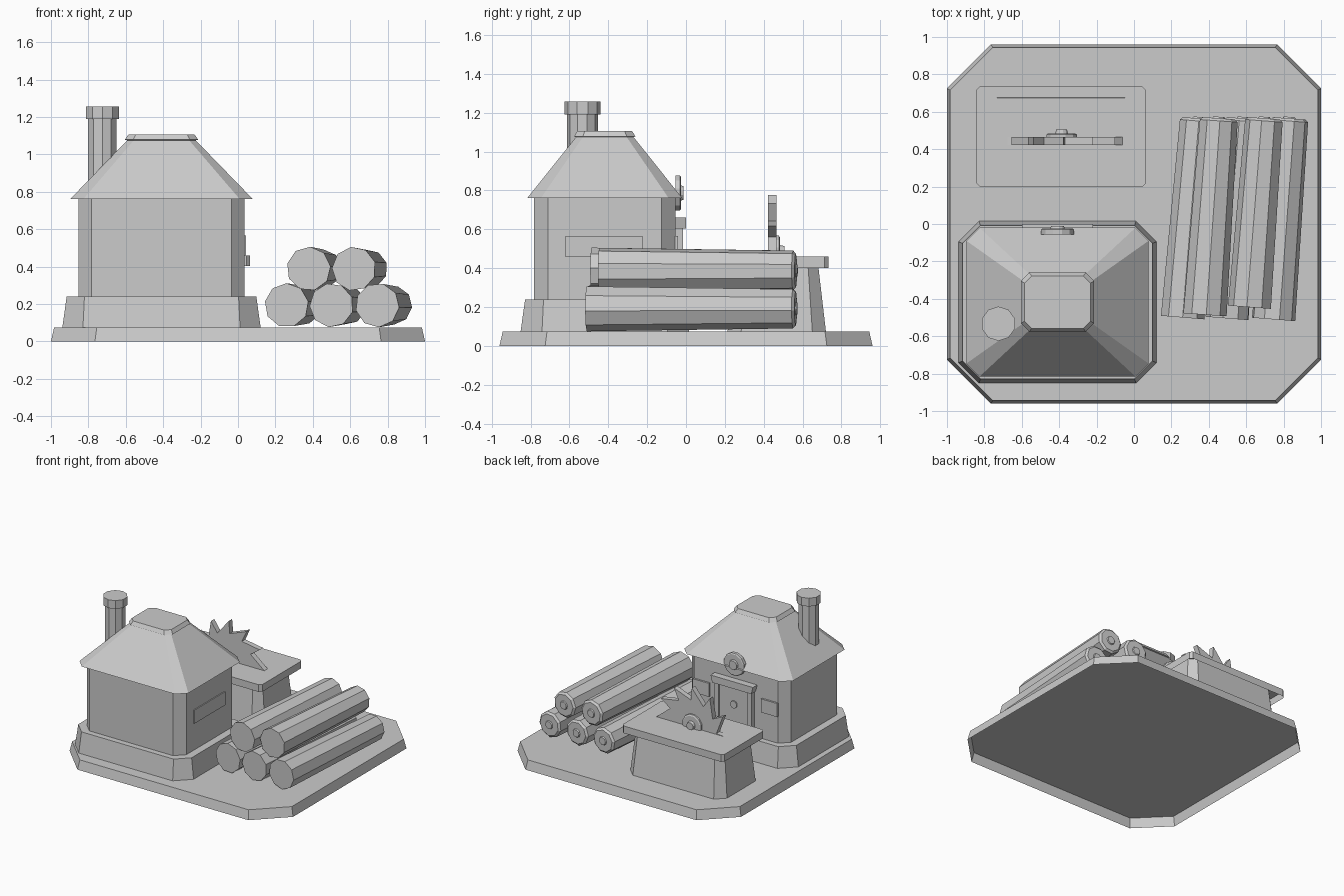
import bpy
import bmesh
from math import pi, sin, cos
from mathutils import Vector

default = bpy.data.objects.get("Cube")
if default:
    bpy.data.objects.remove(default)

# One plain grey for everything
grey = bpy.data.materials.new("plain_grey")
grey.use_nodes = True
grey.diffuse_color = (0.6, 0.6, 0.6, 1)
grey.node_tree.nodes["Principled BSDF"].inputs["Base Color"].default_value = (0.6, 0.6, 0.6, 1)


def loft(name, rings, start_cap=True, end_cap=True):
    """Skin a stack of equal-length point rings, closing the chosen ends."""
    bm = bmesh.new()
    loops = [[bm.verts.new(p) for p in ring] for ring in rings]
    n = len(loops[0])
    for a, b in zip(loops, loops[1:]):
        for i in range(n):
            j = (i + 1) % n
            bm.faces.new((a[i], a[j], b[j], b[i]))
    if start_cap:
        bm.faces.new(loops[0][::-1])
    if end_cap:
        bm.faces.new(loops[-1])
    bmesh.ops.recalc_face_normals(bm, faces=bm.faces)
    mesh = bpy.data.meshes.new(name)
    bm.to_mesh(mesh)
    bm.free()
    mesh.materials.append(grey)
    obj = bpy.data.objects.new(name, mesh)
    bpy.context.collection.objects.link(obj)


def slab(name, cx, cy, levels, end_cap=True):
    """Open-bottomed block with cut corners; levels are (z, half x, half y, corner cut)."""
    rings = []
    for z, hx, hy, c in levels:
        outline = [(hx - c, -hy), (hx, c - hy), (hx, hy - c), (hx - c, hy),
                   (c - hx, hy), (-hx, hy - c), (-hx, c - hy), (c - hx, -hy)]
        rings.append([(cx + x, cy + y, z) for x, y in outline])
    loft(name, rings, False, end_cap)


def lathe(name, start, end, profile, sides=10, start_cap=False, turn=0.5):
    """Turned solid; profile is (distance along the axis from start, radius)."""
    start, end = Vector(start), Vector(end)
    axis = (end - start).normalized()
    side = axis.cross(Vector((0, 0, 1)))
    side = side.normalized() if side.length > 0.01 else Vector((1, 0, 0))
    up = side.cross(axis)
    angles = [2 * pi * (i + turn) / sides for i in range(sides)]
    loft(name, [[start + axis * d + (side * cos(a) + up * sin(a)) * r
                 for a in angles] for d, r in profile], start_cap)


def box(name, x0, x1, y0, y1, z0, z1, flare=0.0):
    def ring(z, f):
        return [(x0 - f, y0, z), (x1 + f, y0, z), (x1 + f, y1, z), (x0 - f, y1, z)]
    loft(name, [ring(z0, 0), ring(z1, flare)])


# Ground
slab("ground_base", 0, 0, [(0, 1, 0.96, 0.235), (0.075, 0.983, 0.943, 0.228)])

# House: plinth with ledge, walls, then roof with eaves and raised cap
HX, HY = -0.409, -0.418
slab("house_walls", HX, HY, [(0.075, 0.53, 0.433, 0.11), (0.24, 0.507, 0.41, 0.095),
                             (0.24, 0.445, 0.363, 0.07), (0.762, 0.445, 0.363, 0.07)], False)
slab("roof", HX, HY, [(0.762, 0.445, 0.363, 0.07), (0.762, 0.487, 0.398, 0.07),
                      (1.075, 0.183, 0.148, 0.035), (1.078, 0.196, 0.158, 0.045),
                      (1.107, 0.176, 0.14, 0.038)])

# Chimney
lathe("chimney", (-0.725, -0.533, 0.8), (-0.725, -0.533, 2),
      [(0, 0.08), (0.39, 0.08), (0.39, 0.092), (0.457, 0.092)])

# Door, lintel and round sign on the back wall
WALL = HY + 0.363
box("door_panel", HX - 0.16, HX + 0.16, WALL - 0.01, WALL + 0.025, 0.23, 0.61)
box("door_lintel", HX - 0.175, HX + 0.175, WALL - 0.01, WALL + 0.055, 0.605, 0.662, 0.015)
for s in (-1, 1):
    post = HX + s * 0.148
    box("door_post", post - 0.018, post + 0.018, WALL, WALL + 0.04, 0.23, 0.61)
lathe("door_knob", (HX, WALL + 0.02, 0.465), (HX, 1, 0.465), [(0, 0.03), (0.015, 0.03)])
lathe("round_sign", (HX, WALL, 0.787), (HX, 1, 0.787),
      [(0, 0.092), (0.025, 0.092), (0.03, 0.084), (0.03, 0.04), (0.043, 0.036)], 12, True)

# Windows
for s in (-1, 1):
    mid = HX + s * 0.305
    box("back_window", mid - 0.072, mid + 0.072, WALL - 0.01, WALL + 0.015, 0.458, 0.567)
box("side_window", HX + 0.43, HX + 0.453, -0.62, -0.225, 0.458, 0.567)

# Saw table
TX, TY = -0.39, 0.467
slab("table_base", TX, TY, [(0.075, 0.432, 0.253, 0.07), (0.46, 0.392, 0.208, 0.05)], False)
slab("table_top", TX, TY, [(0.402, 0.455, 0.267, 0.02), (0.46, 0.455, 0.267, 0.02)])

# Half saw blade with leaning teeth
blade = [(0.16, -0.02)]
for k in range(7):
    a = pi * k / 6
    blade += [(r * cos(t), r * sin(t)) for t, r in ((a - 0.04, 0.22), (a, 0.32))]
blade.append((-0.24, -0.02))
loft("saw_blade", [[(-0.378 + x, y, 0.458 + z) for x, z in blade] for y in (0.422, 0.465)])
lathe("saw_hub", (-0.387, 0.46, 0.485), (-0.387, 1, 0.485),
      [(0, 0.085), (0.018, 0.085), (0.024, 0.075), (0.024, 0.035), (0.046, 0.03)], 12)

# Log pile, tapering toward the back: front x, front y, height, sideways drift
FRONT, BACK, END = 0.118, 0.103, 0.568
logs = [(0.26, -0.50, 0.193, 0.088), (0.5, -0.505, 0.193, 0.085), (0.745, -0.51, 0.193, 0.085),
        (0.378, -0.485, 0.388, 0.075), (0.62, -0.445, 0.388, 0.078)]
for i, (x, y, z, drift) in enumerate(logs):
    length = END - y
    lathe("log", (x, y, z), (x + drift, END, z),
          [(0, FRONT), (length - 0.014, BACK), (length, BACK - 0.016),
           (length, 0.035), (length + 0.008, 0.03)], 9, True, 0.25 + 0.3 * i)
